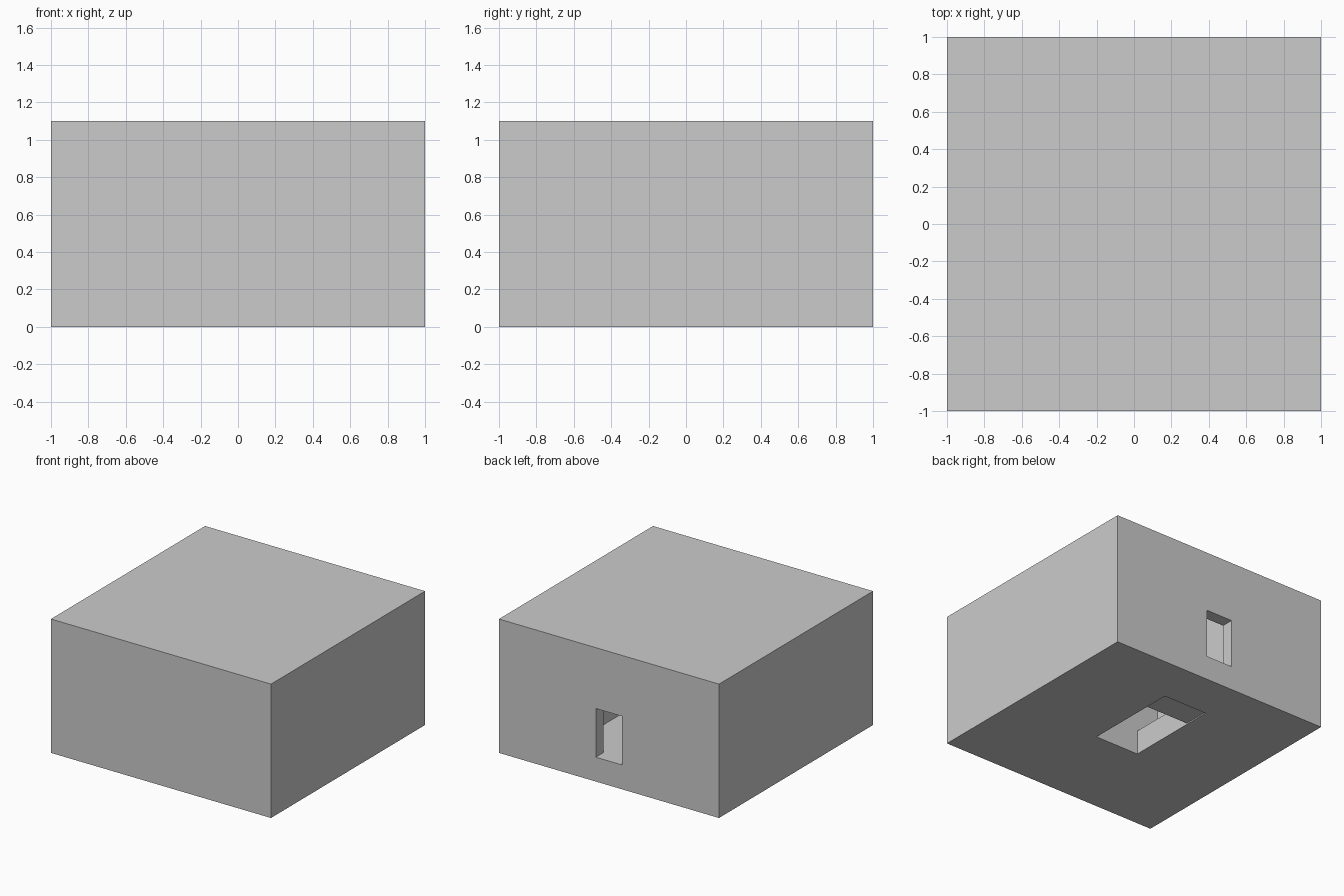
import bpy

if "Cube" in bpy.data.objects:
    bpy.data.objects.remove(bpy.data.objects["Cube"])


def box(name, x, y, z):
    """Box from (min, max) ranges on each axis."""
    bpy.ops.mesh.primitive_cube_add(
        size=1, location=[(a + b) / 2 for a, b in (x, y, z)])
    ob = bpy.context.object
    ob.name = name
    ob.scale = [b - a for a, b in (x, y, z)]
    bpy.ops.object.transform_apply(location=False, rotation=False, scale=True)
    return ob


def cut(target, name, x, y, z):
    """Subtract a hidden box from the target."""
    cutter = box(name, x, y, z)
    cutter.hide_render = True
    cutter.display_type = 'WIRE'
    mod = target.modifiers.new(name, 'BOOLEAN')
    mod.operation = 'DIFFERENCE'
    mod.solver = 'EXACT'
    mod.object = cutter
    bpy.context.view_layer.objects.active = target
    bpy.ops.object.modifier_apply(modifier=name)
    bpy.data.objects.remove(cutter, do_unlink=True)


# Solid outer block
block = box("block", (-1, 1), (-1, 1), (0, 1.1))

# Hollow room behind the back wall
cut(block, "room", (-0.4, 0.4), (-0.2, 0.9), (0.2, 1.0))

# Small opening through the back wall, level with the room floor
cut(block, "doorway", (-0.12, 0.12), (0.8, 1.2), (0.2, 0.6))

# Hatch from the room floor down through the underside
cut(block, "hatch", (-0.2, 0.2), (-0.2, 0.38), (-0.2, 0.4))

# Shallow step beside the hatch, under the floor
cut(block, "hatch_recess", (-0.2, 0.2), (0.3, 0.6), (-0.2, 0.01))
